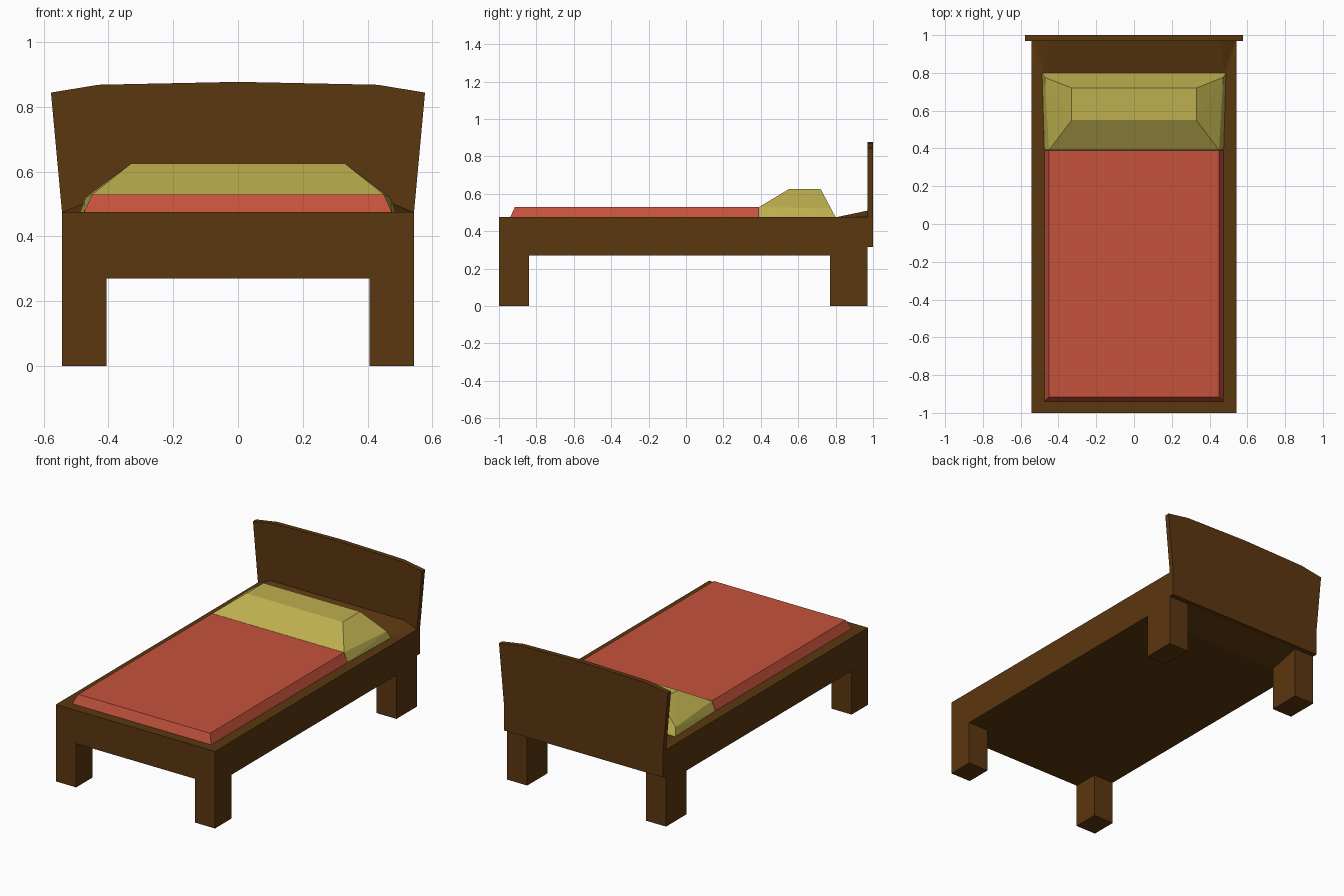
import bpy, bmesh

if "Cube" in bpy.data.objects:
    bpy.data.objects.remove(bpy.data.objects["Cube"])


def material(name, color):
    m = bpy.data.materials.new(name)
    m.diffuse_color = (*color, 1)
    m.use_nodes = True
    m.node_tree.nodes["Principled BSDF"].inputs["Base Color"].default_value = m.diffuse_color
    return m


WOOD = material("brown wood", (0.105, 0.038, 0.005))
RED = material("red blanket", (0.56, 0.085, 0.046))
YELLOW = material("yellow pillow", (0.51, 0.43, 0.078))


def finish(name, bm, mat):
    bmesh.ops.recalc_face_normals(bm, faces=bm.faces)
    me = bpy.data.meshes.new(name)
    bm.to_mesh(me)
    bm.free()
    me.materials.append(mat)
    ob = bpy.data.objects.new(name, me)
    bpy.context.collection.objects.link(ob)
    return ob


def hull(name, half_points, mat):
    """Convex solid from points on the right half, mirrored across x = 0."""
    bm = bmesh.new()
    for x, y, z in half_points:
        for s in (1, -1):
            bm.verts.new((s * x, y, z))
    bmesh.ops.convex_hull(bm, input=bm.verts)
    bmesh.ops.dissolve_limit(bm, angle_limit=0.01, verts=bm.verts, edges=bm.edges)
    return finish(name, bm, mat)


def box(name, x0, x1, y0, y1, z0, z1, mat):
    bm = bmesh.new()
    bmesh.ops.create_cube(bm, size=1)
    for v in bm.verts:
        v.co = (x1 if v.co.x > 0 else x0, y1 if v.co.y > 0 else y0, z1 if v.co.z > 0 else z0)
    return finish(name, bm, mat)


# Bed frame: side profile with the underside rising at the head end
side = [(-1, 0.27), (0.77, 0.27), (0.97, 0.315), (0.97, 0.475), (-1, 0.475)]
hull("bed_frame", [(0.543, y, z) for y, z in side], WOOD)

# Legs run up the full frame height so the outer faces stay flush
for s, label in ((1, "right"), (-1, "left")):
    x0, x1 = sorted((s * 0.405, s * 0.543))
    box("front_leg_" + label, x0, x1, -1, -0.84, 0, 0.27, WOOD)
    box("back_leg_" + label, x0, x1, 0.77, 0.97, 0, 0.315, WOOD)

# Rear side rails, closing the gap above the sloped underside
# (covered by the back legs at both sides)

# Headboard: flared outline with a gently arched top
right = [(0.543, 0.315), (0.543, 0.475), (0.577, 0.844), (0.43, 0.868)]
outline = right + [(0, 0.877)] + [(-x, z) for x, z in reversed(right)]
bm = bmesh.new()
face = bm.faces.new([bm.verts.new((x, 0.97, z)) for x, z in outline])
ext = bmesh.ops.extrude_face_region(bm, geom=[face])
for v in ext["geom"]:
    if isinstance(v, bmesh.types.BMVert):
        v.co.y = 1.0
if face.is_valid and len([f for f in bm.faces if len(f.verts) > 4]) < 2:
    bm.faces.new([v for v in face.verts])
finish("headboard", bm, WOOD)

# Low ramp between pillow and headboard
hull("head_ramp", [(0.48, 0.80, 0.474), (0.543, 0.97, 0.474), (0.455, 0.97, 0.51)], WOOD)

# Blanket-covered mattress with bevelled sides
hull("mattress", [(0.475, -0.94, 0.474), (0.45, -0.915, 0.53),
                  (0.475, 0.39, 0.474), (0.45, 0.39, 0.53)], RED)

# Pillow rising from the mattress edge and sloping down behind
hull("pillow", [(0.475, 0.392, 0.474), (0.45, 0.392, 0.53),
                (0.33, 0.55, 0.625), (0.33, 0.72, 0.625),
                (0.472, 0.776, 0.52), (0.487, 0.80, 0.474)], YELLOW)
